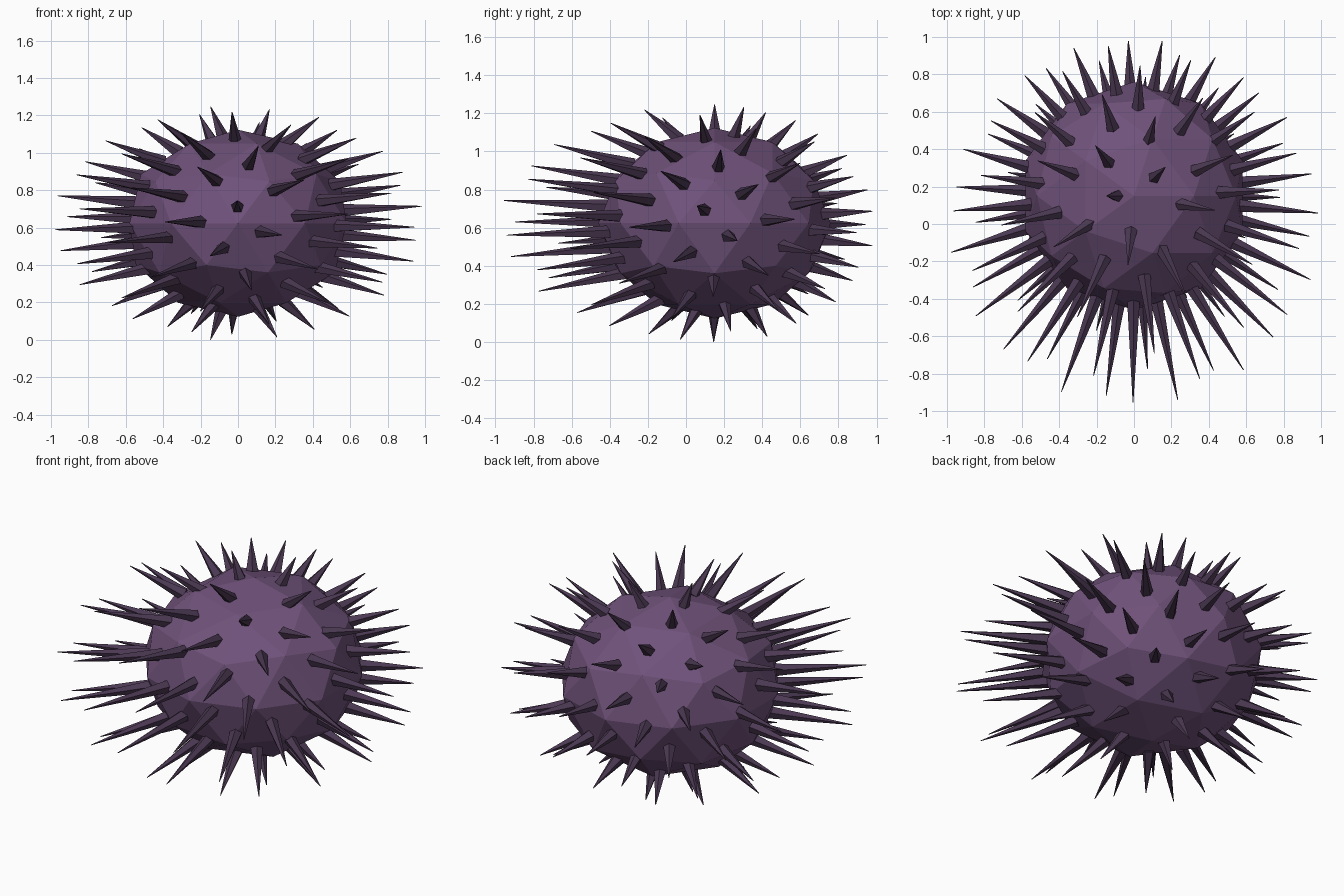
import bpy, bmesh, math
from mathutils import Vector, Matrix

if "Cube" in bpy.data.objects:
    bpy.data.objects.remove(bpy.data.objects["Cube"])

CENTRE = Vector((0, 0.15, 0.623))
RX, RZ = 0.61, 0.5
COUNT = 90


def material(name, rgb):
    m = bpy.data.materials.new(name)
    m.diffuse_color = (*rgb, 1)
    m.use_nodes = True
    m.node_tree.nodes["Principled BSDF"].inputs["Base Color"].default_value = m.diffuse_color
    return m


def add_object(name, bm, mat):
    mesh = bpy.data.meshes.new(name)
    bm.to_mesh(mesh)
    bm.free()
    mesh.materials.append(mat)
    obj = bpy.data.objects.new(name, mesh)
    bpy.context.collection.objects.link(obj)
    return obj


# body: flattened low-poly ball
bm = bmesh.new()
bmesh.ops.create_icosphere(bm, subdivisions=2, radius=1)
bmesh.ops.scale(bm, vec=(RX, RX, RZ), verts=bm.verts)
bmesh.ops.translate(bm, vec=CENTRE, verts=bm.verts)
add_object("body", bm, material("body_purple", (0.16, 0.084, 0.195)))

# spines: golden-angle spread, longer toward the front, short at top and bottom
bm = bmesh.new()
golden = math.pi * (3 - math.sqrt(5))
for i in range(COUNT):
    nz = 1 - 2 * (i + 0.5) / COUNT
    r = math.sqrt(1 - nz * nz)
    nx, ny = -r * math.cos(i * golden), r * math.sin(i * golden)
    base = Vector((nx * RX, ny * RX, nz * RZ)) * 0.93
    reach = 0.985 - 0.14 * ny / r
    tip = Vector((nx * reach, ny * reach, nz * 0.63))
    axis = tip - base
    rot = axis.to_track_quat('Z', 'Y').to_matrix().to_4x4()
    place = Matrix.Translation(CENTRE + (base + tip) / 2) @ rot
    bmesh.ops.create_cone(bm, cap_ends=True, segments=5, radius1=0.036,
                          radius2=0.002, depth=axis.length, matrix=place)
add_object("spines", bm, material("spine_dark_purple", (0.07, 0.04, 0.085)))
